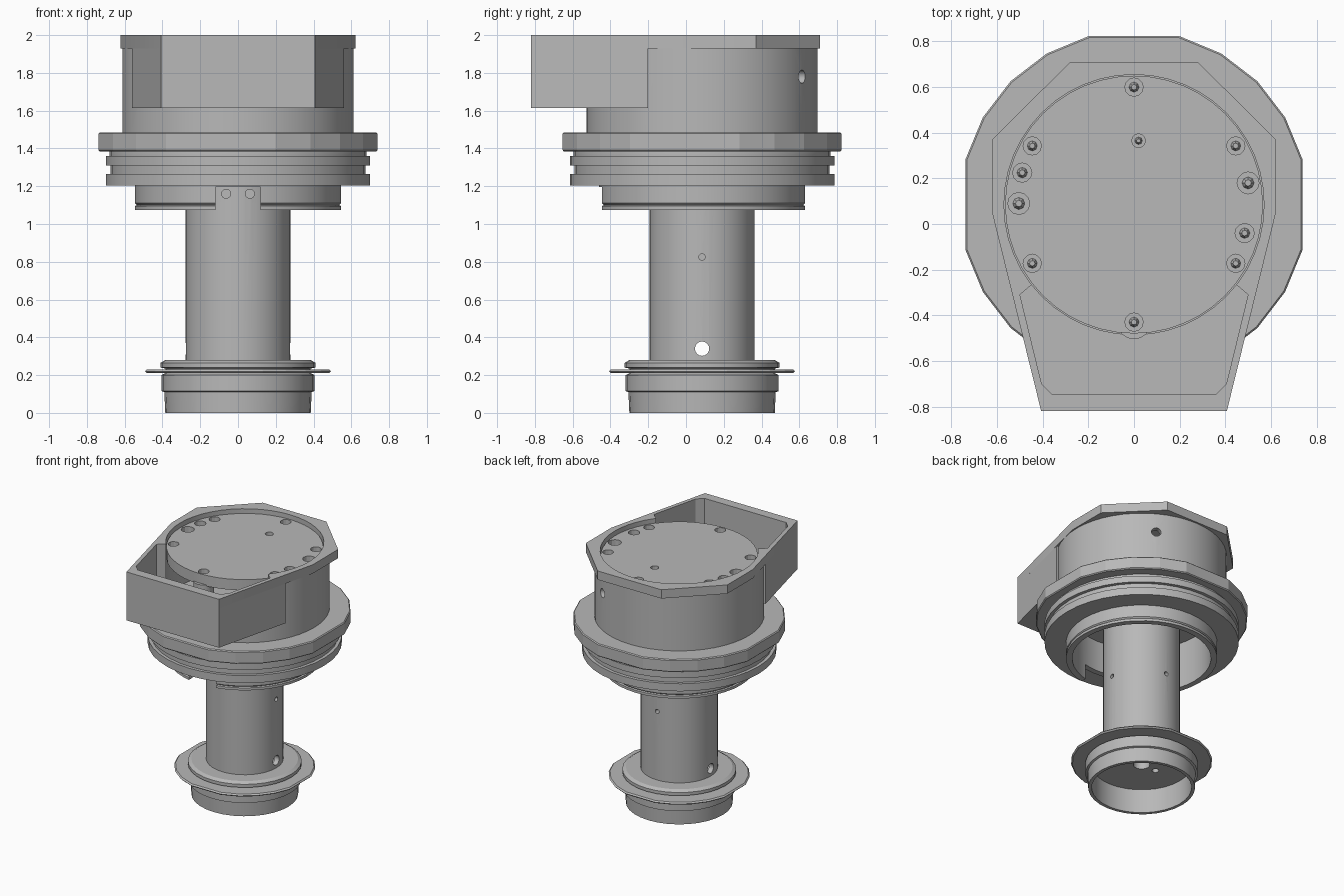
import bpy
import bmesh
from math import radians, sin, cos, pi
from mathutils import Matrix, Vector

default_cube = bpy.data.objects.get("Cube")
if default_cube:
    bpy.data.objects.remove(default_cube, do_unlink=True)

AXIS_Y = 0.085  # the turned parts share this vertical axis

metal = bpy.data.materials.new("grey metal")
metal.use_nodes = True
grey = (0.48, 0.48, 0.48, 1)
metal.diffuse_color = grey
metal.node_tree.nodes["Principled BSDF"].inputs["Base Color"].default_value = grey


def make_object(name, bm):
    bmesh.ops.remove_doubles(bm, verts=bm.verts, dist=0.0001)
    bmesh.ops.recalc_face_normals(bm, faces=bm.faces)
    mesh = bpy.data.meshes.new(name)
    bm.to_mesh(mesh)
    bm.free()
    mesh.materials.append(metal)
    obj = bpy.data.objects.new(name, mesh)
    bpy.context.collection.objects.link(obj)
    return obj


def even_angles(count):
    return [2 * pi * i / count for i in range(count)]


# Coarse outline: a regular polygon with the four axis corners left out
COARSE = [a for i, a in enumerate(even_angles(24)) if i % 6]


def lathe(name, profile, angles):
    """Turn a closed (radius, height) profile around the shared axis."""
    bm = bmesh.new()
    rings = [[bm.verts.new((r * cos(a), AXIS_Y + r * sin(a), z)) for r, z in profile]
             for a in angles]
    for i, ring in enumerate(rings):
        following = rings[(i + 1) % len(rings)]
        for j in range(len(profile)):
            k = (j + 1) % len(profile)
            if profile[j][0] == 0 and profile[k][0] == 0:
                continue
            corners = [ring[j], following[j], following[k], ring[k]]
            if profile[j][0] == 0:
                corners.pop(1)
            elif profile[k][0] == 0:
                corners.pop(2)
            bm.faces.new(corners)
    return make_object(name, bm)


def prism(name, outline, bottom, top):
    bm = bmesh.new()
    face = bm.faces.new([bm.verts.new((x, y, bottom)) for x, y in outline])
    result = bmesh.ops.extrude_face_region(bm, geom=[face])
    new_verts = [v for v in result["geom"] if isinstance(v, bmesh.types.BMVert)]
    bmesh.ops.translate(bm, verts=new_verts, vec=(0, 0, top - bottom))
    return make_object(name, bm)


def rod(name, start, end, radius, end_radius=None, sides=16):
    start, end = Vector(start), Vector(end)
    direction = end - start
    turn = direction.to_track_quat("Z", "Y").to_matrix().to_4x4()
    bm = bmesh.new()
    bmesh.ops.create_cone(bm, cap_ends=True, segments=sides, radius1=radius,
                          radius2=radius if end_radius is None else end_radius,
                          depth=direction.length,
                          matrix=Matrix.Translation((start + end) / 2) @ turn)
    return make_object(name, bm)


def combine(target, tool, operation):
    """Apply a boolean and discard the tool."""
    mod = target.modifiers.new("shape", "BOOLEAN")
    mod.operation, mod.object, mod.solver = operation, tool, "EXACT"
    bpy.context.view_layer.objects.active = target
    bpy.ops.object.modifier_apply(modifier=mod.name)
    bpy.data.objects.remove(tool, do_unlink=True)


def mirrored(half):
    return half + [(-x, y) for x, y in reversed(half)]


def radial_hole(target, angle, z, radius, inner, outer):
    direction = Vector((cos(angle), sin(angle), 0))
    centre = Vector((0, AXIS_Y, z))
    combine(target, rod("cutter", centre + direction * inner,
                        centre + direction * outer, radius), "DIFFERENCE")


# Hollow foot
foot = lathe("foot", [(0, 0.19), (0.36, 0.19), (0.36, 0.0), (0.385, 0.0), (0.39, 0.11),
                      (0.405, 0.115), (0.405, 0.2), (0.385, 0.21), (0.385, 0.235),
                      (0.41, 0.24), (0.41, 0.265), (0.385, 0.28), (0, 0.28)],
             even_angles(32))
for x, radius in ((0, 0.06), (-0.13, 0.025), (0.13, 0.025)):
    combine(foot, rod("cutter", (x, AXIS_Y, 0.15), (x, AXIS_Y, 0.24), radius), "DIFFERENCE")

foot_flange = lathe("foot_flange", [(0.37, 0.21), (0.5, 0.21), (0.51, 0.22),
                                    (0.5, 0.23), (0.37, 0.23)], COARSE)

# Tube with cross holes
tube = lathe("tube", [(0.24, 0.27), (0.278, 0.27), (0.278, 1.46), (0.24, 1.46)],
             even_angles(48))
for angle in (0, pi):
    radial_hole(tube, angle, 0.34, 0.038, 0.2, 0.35)
for angle in (0, pi / 2):
    radial_hole(tube, angle, 0.825, 0.017, 0.2, 0.35)
for side in (-1, 1):
    combine(tube, rod("cutter", (side * 0.063, -0.3, 1.16), (side * 0.063, -0.16, 1.16),
                      0.024), "DIFFERENCE")

# Grooved collar with hollow skirt and front notch
collar = lathe("collar", [(0, 1.44), (0.5, 1.44), (0.5, 1.075), (0.545, 1.075),
                          (0.545, 1.095), (0.535, 1.1), (0.545, 1.11), (0.545, 1.205),
                          (0.7, 1.205), (0.7, 1.265), (0.675, 1.265), (0.675, 1.31),
                          (0.7, 1.31), (0.7, 1.36), (0.68, 1.36), (0.68, 1.4),
                          (0.65, 1.48), (0, 1.48)], even_angles(40))
notch = prism("cutter", mirrored([(0.12, -0.7), (0.12, -0.3)]), 1.0, 1.195)
combine(collar, notch, "DIFFERENCE")

collar_flange = lathe("collar_flange", [(0.6, 1.385), (0.758, 1.385), (0.765, 1.392),
                                        (0.765, 1.478), (0.758, 1.485), (0.6, 1.485)], COARSE)

# Housing: round wall, angular rim and front box joined, then hollowed
housing = lathe("housing", [(0, 1.47), (0.612, 1.47), (0.612, 1.95), (0, 1.95)],
                even_angles(48))
rim = prism("rim", mirrored([(0.407, -0.82), (0.622, 0.05), (0.622, 0.37), (0.28, 0.71)]),
            1.93, 2.0)
box = prism("box", mirrored([(0.407, -0.82), (0.56, -0.2)]), 1.615, 1.96)
combine(housing, box, "UNION")
combine(housing, rim, "UNION")
bore = lathe("cutter", [(0, 1.5), (0.57, 1.5), (0.57, 2.1), (0, 2.1)], even_angles(48))
pocket = prism("cutter", mirrored([(0.36, -0.745), (0.405, -0.7), (0.5, -0.31),
                                   (0.43, -0.25)]), 1.65, 2.1)
combine(housing, bore, "DIFFERENCE")
combine(housing, pocket, "DIFFERENCE")
radial_hole(housing, radians(60), 1.78, 0.035, 0.5, 0.7)

# Cover disc with screw holes and ports
cover = lathe("cover", [(0, 1.88), (0.565, 1.88), (0.565, 1.965), (0, 1.965)],
              even_angles(48))
holes = [(0.515 * sin(a), AXIS_Y + 0.515 * cos(a), 0.04) for a in even_angles(6)]
holes += [(-0.49, 0.225, 0.042), (0.485, -0.04, 0.042),
          (-0.505, 0.09, 0.048), (0.5, 0.18, 0.048), (0.02, 0.365, 0.03)]
for x, y, radius in holes:
    combine(cover, rod("cutter", (x, y, 1.91), (x, y, 2.0), radius, sides=12), "DIFFERENCE")
    # Sunken screw tip inside each hole
    screw = rod("screw", (x, y, 1.9), (x, y, 1.935), radius * 0.65, radius * 0.3, sides=8)

# Front screw post under the cover
post = rod("front_post", (0, -0.43, 1.49), (0, -0.43, 1.89), 0.075)

# Soft shading on the round parts, flat facets on the flanges
bpy.ops.object.select_all(action="DESELECT")
for obj in (foot, tube, collar, housing, cover, post):
    obj.select_set(True)
bpy.context.view_layer.objects.active = foot
bpy.ops.object.shade_smooth_by_angle(angle=radians(25))
